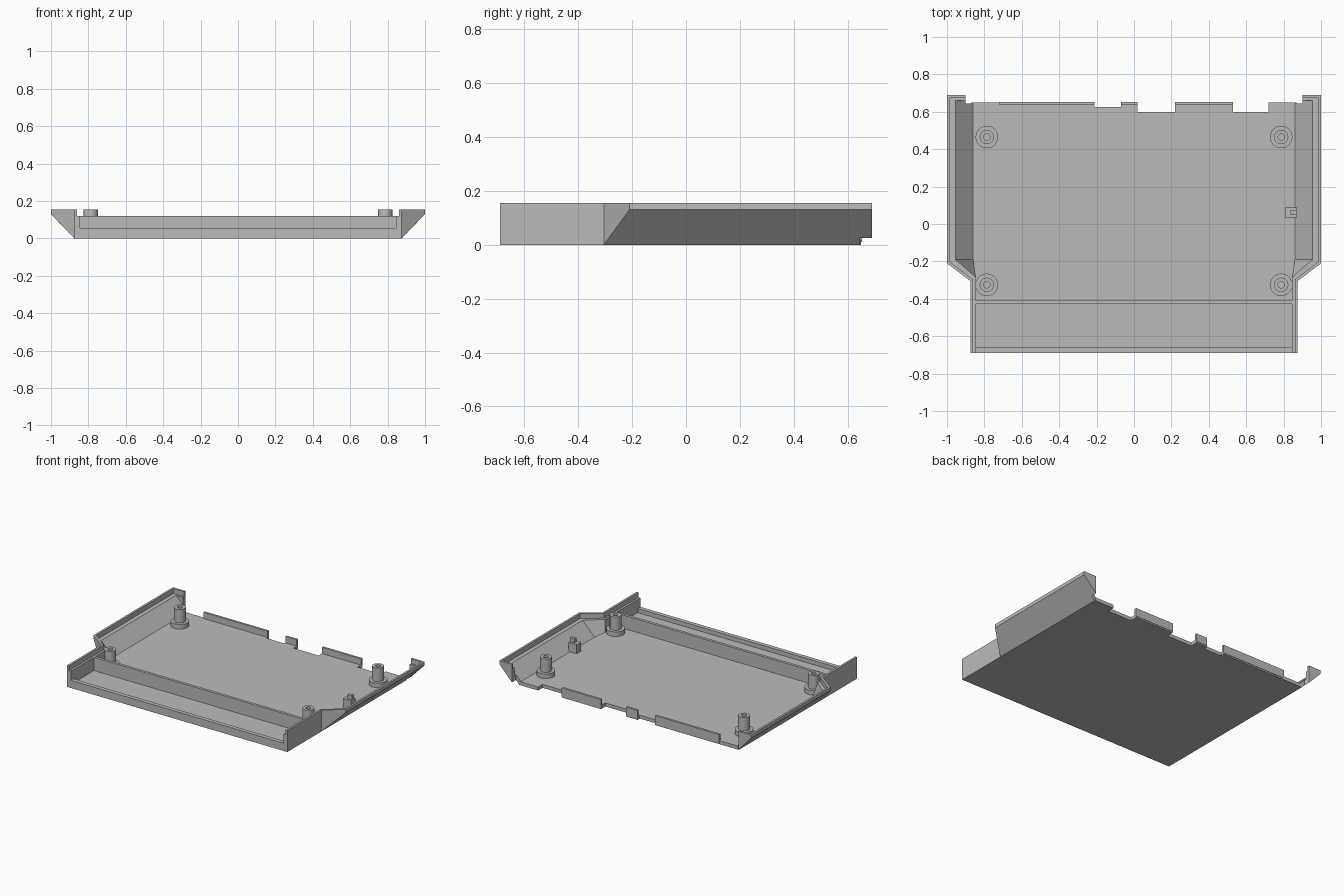
import bpy, bmesh, math
from mathutils import Matrix, Vector

cube = bpy.data.objects.get("Cube")
if cube:
    bpy.data.objects.remove(cube, do_unlink=True)

grey = bpy.data.materials.new("shell_grey")
grey.use_nodes = True
grey.diffuse_color = (0.5, 0.5, 0.5, 1)
grey.node_tree.nodes["Principled BSDF"].inputs["Base Color"].default_value = (0.5, 0.5, 0.5, 1)


def finish(name, bm, mirror=False, smooth=False):
    bmesh.ops.remove_doubles(bm, verts=bm.verts, dist=0.00001)
    bmesh.ops.recalc_face_normals(bm, faces=bm.faces)
    mesh = bpy.data.meshes.new(name)
    bm.to_mesh(mesh)
    bm.free()
    mesh.materials.append(grey)
    obj = bpy.data.objects.new(name, mesh)
    bpy.context.collection.objects.link(obj)
    if mirror:
        mod = obj.modifiers.new("Mirror", 'MIRROR')
        mod.use_mirror_merge = False
    if smooth:
        bpy.ops.object.select_all(action='DESELECT')
        obj.select_set(True)
        bpy.context.view_layer.objects.active = obj
        bpy.ops.object.shade_smooth_by_angle(angle=math.radians(30))
    return obj


def box(name, x0, x1, y0, y1, z0, z1):
    bm = bmesh.new()
    bmesh.ops.create_cube(bm, size=1, matrix=Matrix.Translation(
        ((x0 + x1) / 2, (y0 + y1) / 2, (z0 + z1) / 2)) @ Matrix.Diagonal((x1 - x0, y1 - y0, z1 - z0, 1)))
    return finish(name, bm)


def loft(name, sections, mirror=False):
    """Skin a closed solid through rings of points."""
    bm = bmesh.new()
    rings = [[bm.verts.new(p) for p in s] for s in sections]
    for a, b in zip(rings, rings[1:]):
        for i in range(len(a)):
            j = (i + 1) % len(a)
            bm.faces.new((a[i], a[j], b[j], b[i]))
    bm.faces.new(rings[0])
    bm.faces.new(rings[-1])
    bmesh.ops.dissolve_degenerate(bm, edges=bm.edges, dist=0.00001)
    return finish(name, bm, mirror)


def prism_y(name, poly, y0, y1):
    return loft(name, [[(x, y, z) for x, z in poly] for y in (y0, y1)], True)


FLOOR, STEP, TOP = 0.025, 0.12, 0.155

# Floor plate with connector notches along the back edge
outline = [(-0.87, -0.68), (0.87, -0.68), (0.87, 0.65), (0.72, 0.65), (0.72, 0.6), (0.53, 0.6),
           (0.53, 0.65), (0.22, 0.65), (0.22, 0.6), (0.02, 0.6), (0.02, 0.65), (-0.07, 0.65),
           (-0.07, 0.625), (-0.21, 0.625), (-0.21, 0.65), (-0.87, 0.65)]
loft("floor", [[(x, y, z) for x, y in outline] for z in (0, FLOOR)])

# Side walls: straight at the front, flaring into sloped wings behind
straight = [(0.875, 0), (0.875, 0), (0.875, TOP), (0.86, TOP), (0.86, STEP),
            (0.845, STEP), (0.845, FLOOR), (0.845, 0)]
flared = [(0.875, 0), (1, 0.13), (1, TOP), (0.985, TOP), (0.985, STEP),
          (0.955, STEP), (0.86, FLOOR), (0.845, 0)]
inset = [0, 0, 0, 0.008, 0.008, 0.02, 0.02, 0]


def section(profile, y, shift):
    return [(x, y + shift * d, z) for (x, z), d in zip(profile, inset)]


loft("side_wall", [section(straight, -0.69, 0), section(straight, -0.305, 1),
                   section(flared, -0.21, 1), section(flared, 0.645, 0)], True)

# Closed rear ends of the wings
prism_y("wing_rear_section", [(0.9, FLOOR), (1, 0.13), (1, TOP), (0.985, TOP), (0.985, STEP),
                              (0.955, STEP), (0.9, 0.065)], 0.645, 0.675)
prism_y("wing_end_step", [(0.9, FLOOR), (0.99, STEP), (0.9, STEP)], 0.66, 0.675)
prism_y("wing_end_wall", [(0.9, FLOOR), (1, 0.13), (1, TOP), (0.9, TOP)], 0.675, 0.69)

# Low front lip and inner partition
box("front_lip", -0.87, 0.87, -0.69, -0.66, 0, 0.055)
box("inner_partition", -0.85, 0.85, -0.428, -0.408, 0.01, STEP)

# Back lips between the notches
for i, (a, b) in enumerate([(-0.72, -0.21), (-0.07, 0.02), (0.22, 0.53)]):
    box(f"back_lip_{i + 1}", a, b, 0.637, 0.653, 0.01, 0.07)

# Screw posts: stepped collar, post and hollow centre, spun about the axis
post_profile = [(0, 0.02), (0.06, 0.02), (0.06, 0.058), (0.038, 0.058), (0.038, TOP),
                (0.017, TOP), (0.017, 0.06), (0, 0.06)]
for x in (-0.787, 0.787):
    for y in (-0.325, 0.465):
        bm = bmesh.new()
        verts = [bm.verts.new((r, 0, z)) for r, z in post_profile]
        edges = [bm.edges.new(pair) for pair in zip(verts, verts[1:])]
        bmesh.ops.spin(bm, geom=verts + edges, cent=(0, 0, 0), axis=(0, 0, 1),
                       angle=math.tau, steps=32, use_merge=True)
        bmesh.ops.translate(bm, verts=bm.verts, vec=Vector((x, y, 0)))
        side = "left" if x > 0 else "right"
        finish(f"screw_post_{side}_{'front' if y < 0 else 'rear'}", bm, smooth=True)

# Small slotted bracket beside the left wing
box("bracket_block", 0.808, 0.872, 0.035, 0.087, 0.02, 0.09)
box("bracket_prong", 0.835, 0.872, 0.05, 0.072, 0.08, 0.12)
